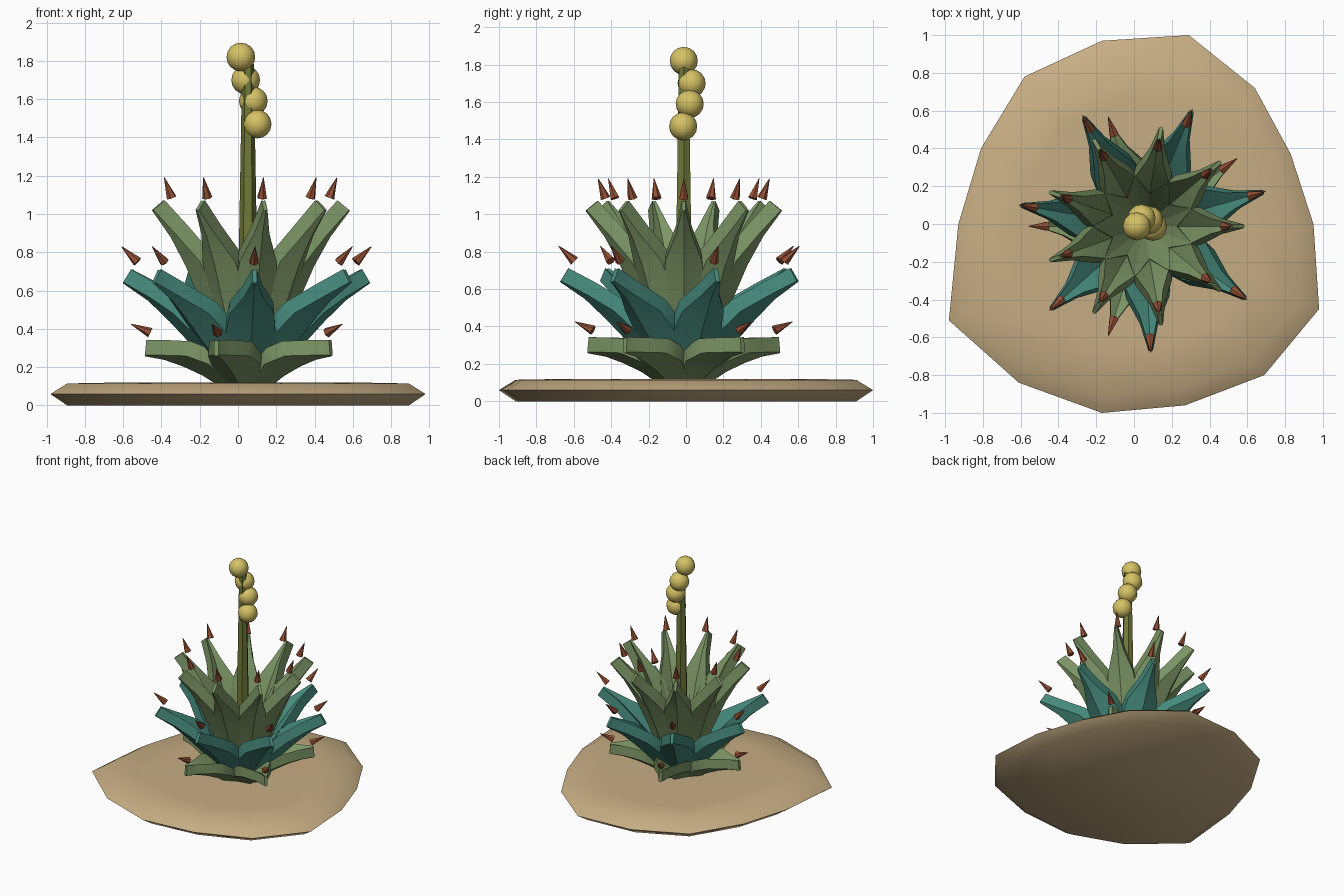
import bpy, bmesh
from math import cos, sin, pi, radians
from mathutils import Vector, Matrix

if "Cube" in bpy.data.objects:
    bpy.data.objects.remove(bpy.data.objects["Cube"])

CENTER = Vector((0.052, -0.012, 0))


def material(name, rgb):
    m = bpy.data.materials.new(name)
    m.use_nodes = True
    m.diffuse_color = (*rgb, 1)
    m.node_tree.nodes["Principled BSDF"].inputs["Base Color"].default_value = (*rgb, 1)
    return m


SAND = material("sand", (0.57, 0.42, 0.23))
GREEN = material("sage_green", (0.2, 0.3, 0.13))
TEAL = material("teal", (0.06, 0.25, 0.2))
OLIVE = material("olive", (0.16, 0.19, 0.04))
YELLOW = material("pale_yellow", (0.67, 0.54, 0.13))
RUST = material("rust", (0.3, 0.08, 0.035))


def finish(name, bm, mat, angle=30):
    bmesh.ops.recalc_face_normals(bm, faces=bm.faces)
    mesh = bpy.data.meshes.new(name)
    bm.to_mesh(mesh)
    bm.free()
    mesh.materials.append(mat)
    ob = bpy.data.objects.new(name, mesh)
    bpy.context.collection.objects.link(ob)
    bpy.ops.object.select_all(action="DESELECT")
    ob.select_set(True)
    bpy.context.view_layer.objects.active = ob
    bpy.ops.object.shade_smooth_by_angle(angle=radians(angle))
    return ob


def loft(bm, rings):
    """Skin closed rings of points and cap both ends."""
    loops = [[bm.verts.new(p) for p in ring] for ring in rings]
    n = len(loops[0])
    for a, b in zip(loops, loops[1:]):
        for i in range(n):
            j = (i + 1) % n
            bm.faces.new((a[i], a[j], b[j], b[i]))
    bm.faces.new(loops[0])
    bm.faces.new(loops[-1])


# Sandy ground slab with an irregular outline and a pointed rim
outline = [(0.29, 1), (-0.17, 0.97), (-0.58, 0.78), (-0.81, 0.4), (-0.93, 0),
           (-0.98, -0.51), (-0.61, -0.84), (-0.17, -1), (0.27, -0.96),
           (0.69, -0.8), (0.98, -0.45), (0.95, 0), (0.83, 0.37), (0.64, 0.72)]
bm = bmesh.new()
loft(bm, [[(x * s, y * s, z) for x, y in outline]
          for s, z in ((0.91, 0), (1, 0.06), (0.91, 0.115), (0.65, 0.12))])
finish("ground_slab", bm, SAND, 40)


# Leaves: tapered, channelled blades bent along a radial path
TAPER = (0.5, 1.0, 0.85, 0.36, 0.09)
THICK = 0.04


def leaf(bm, path, half_width, turn):
    pts = [Vector((r, 0, z)) for r, z in path]
    rot = Matrix.Translation(CENTER) @ Matrix.Rotation(turn, 4, "Z")
    rings = []
    for i, p in enumerate(pts):
        along = (pts[min(i + 1, len(pts) - 1)] - pts[max(i - 1, 0)]).normalized()
        up = Vector((-along.z, 0, along.x))
        w = half_width * TAPER[i]
        side = Vector((0, w, 0))
        fold = up * w * 0.25
        t = up * THICK
        section = (side + t + fold, t - fold, -side + t + fold,
                   -side - t + fold, -t - fold, side - t + fold)
        rings.append([rot @ (p + s) for s in section])
    loft(bm, rings)


def spike(bm, base, tip, turn):
    rot = Matrix.Translation(CENTER) @ Matrix.Rotation(turn, 4, "Z")
    a, b = Vector((base[0], 0, base[1])), Vector((tip[0], 0, tip[1]))
    d = b - a
    aim = d.to_track_quat("Z", "Y").to_matrix().to_4x4()
    bmesh.ops.create_cone(bm, cap_ends=True, segments=6, radius1=0.027, radius2=0.002,
                          depth=d.length,
                          matrix=rot @ Matrix.Translation((a + b) / 2) @ aim)


# name, colour, count, first angle, half width, path, spike base, spike tip
tiers = [
    ("lower", GREEN, 5, 36, 0.135,
     [(0.04, 0.1), (0.2, 0.22), (0.32, 0.27), (0.43, 0.29), (0.535, 0.3)],
     (0.51, 0.38), (0.61, 0.425)),
    ("middle", TEAL, 7, 16, 0.135,
     [(0.05, 0.11), (0.23, 0.35), (0.37, 0.49), (0.5, 0.59), (0.64, 0.675)],
     (0.585, 0.75), (0.67, 0.83)),
    ("upper", GREEN, 9, 0, 0.115,
     [(0.05, 0.11), (0.18, 0.52), (0.29, 0.76), (0.39, 0.91), (0.5, 1.045)],
     (0.425, 1.085), (0.465, 1.19)),
]
for name, mat, count, start, width, path, base, tip in tiers:
    leaves, spikes = bmesh.new(), bmesh.new()
    for k in range(count):
        turn = radians(start) + k * 2 * pi / count
        leaf(leaves, path, width, turn)
        spike(spikes, base, tip, turn)
    finish(name + "_leaves", leaves, mat)
    finish(name + "_leaf_spikes", spikes, RUST, 20)

# Tapered flower stalk
bm = bmesh.new()
loft(bm, [[CENTER + Vector((r * cos(k * pi / 3), r * sin(k * pi / 3), z)) for k in range(6)]
          for r, z in ((0.06, 0.1), (0.03, 1.8))])
finish("flower_stalk", bm, OLIVE, 20)

# Round blossoms winding up the stalk
bm = bmesh.new()
for spot in ((0.1, -0.015, 1.47), (0.08, 0.02, 1.59), (0.04, 0.03, 1.7), (0.015, -0.012, 1.82)):
    bmesh.ops.create_uvsphere(bm, u_segments=12, v_segments=8, radius=0.075,
                              matrix=Matrix.Translation(spot))
finish("blossoms", bm, YELLOW, 60)
